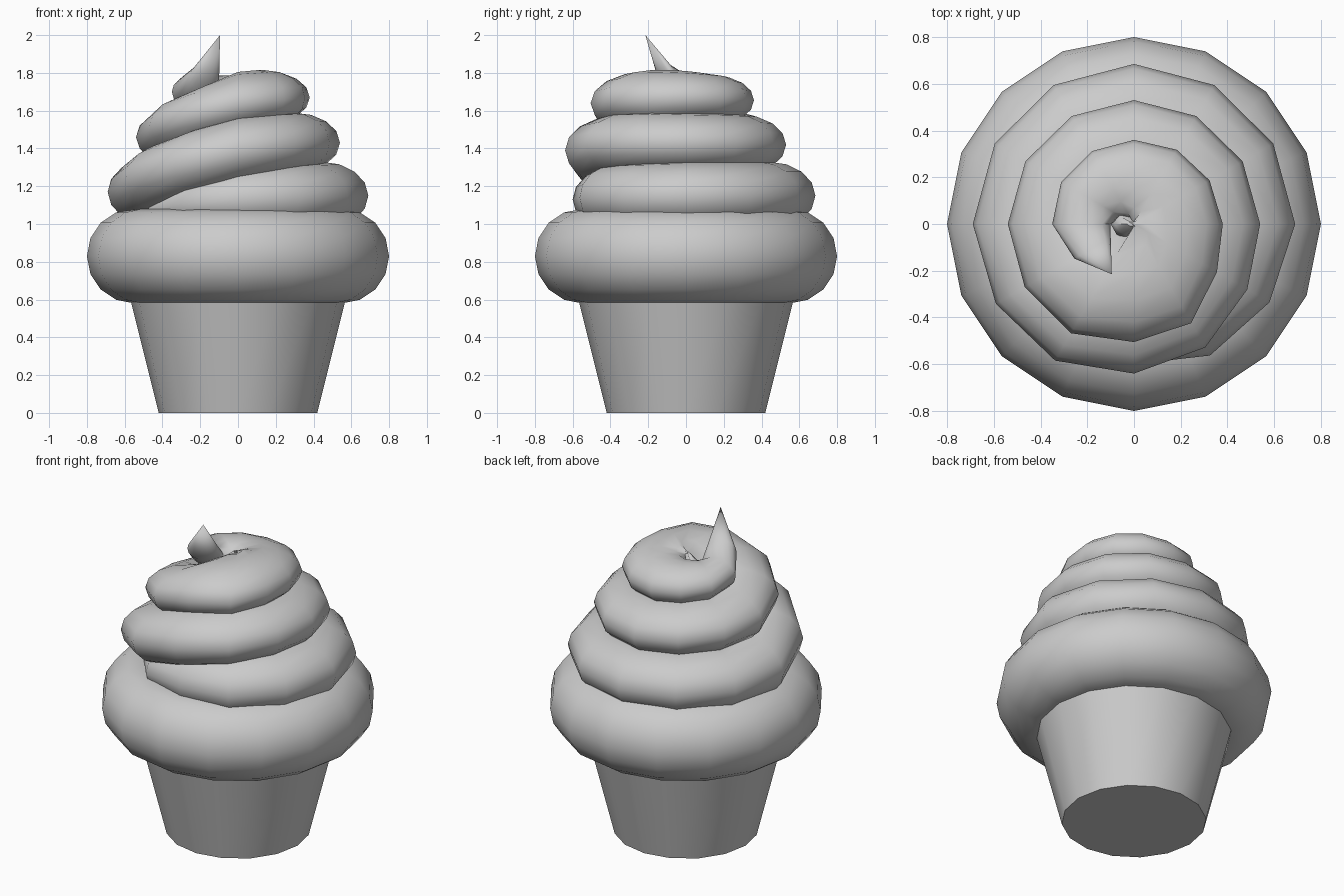
import bpy, bmesh
from math import cos, sin, radians, tau

if "Cube" in bpy.data.objects:
    bpy.data.objects.remove(bpy.data.objects["Cube"])


def finish(name, bm):
    bmesh.ops.recalc_face_normals(bm, faces=bm.faces)
    me = bpy.data.meshes.new(name)
    bm.to_mesh(me)
    bm.free()
    ob = bpy.data.objects.new(name, me)
    bpy.context.collection.objects.link(ob)
    bpy.ops.object.select_all(action='DESELECT')
    ob.select_set(True)
    bpy.context.view_layer.objects.active = ob
    bpy.ops.object.shade_smooth_by_angle(angle=radians(60))
    return ob


def bridge(bm, a, b):
    n = len(a)
    for i in range(n):
        bm.faces.new((a[i], a[(i + 1) % n], b[(i + 1) % n], b[i]))


# tapered cup
bm = bmesh.new()
rings = [[bm.verts.new((r * cos(tau * i / 16), r * sin(tau * i / 16), z)) for i in range(16)]
         for r, z in ((0.42, 0), (0.57, 0.6))]
bridge(bm, *rings)
for ring in rings:
    bm.faces.new(ring)
finish("cup", bm)

# puffed cake ring over the cup
bm = bmesh.new()
rings = []
for i in range(16):
    a = tau * i / 16
    ring = []
    for j in range(16):
        b = tau * j / 16
        r = 0.55 + 0.25 * cos(b)
        ring.append(bm.verts.new((r * cos(a), r * sin(a), 0.83 + 0.25 * sin(b))))
    rings.append(ring)
for i in range(16):
    bridge(bm, rings[i], rings[(i + 1) % 16])
finish("cake_top", bm)

# icing spiral keys: angle, outer radius, half width, centre height, half height
KEYS = [
    (-150, 0.55, 0.16, 1.07, 0.10), (-120, 0.59, 0.20, 1.11, 0.15),
    (-90, 0.60, 0.22, 1.13, 0.17), (-60, 0.65, 0.24, 1.14, 0.18),
    (0, 0.69, 0.25, 1.15, 0.18), (90, 0.685, 0.25, 1.15, 0.18),
    (180, 0.69, 0.25, 1.17, 0.18), (240, 0.675, 0.26, 1.32, 0.18),
    (270, 0.64, 0.27, 1.39, 0.18), (300, 0.61, 0.27, 1.42, 0.17),
    (330, 0.56, 0.26, 1.43, 0.165), (360, 0.54, 0.25, 1.43, 0.16),
    (450, 0.53, 0.25, 1.42, 0.16), (540, 0.54, 0.26, 1.46, 0.16),
    (600, 0.54, 0.28, 1.58, 0.16), (630, 0.505, 0.29, 1.64, 0.165),
    (660, 0.49, 0.28, 1.66, 0.155), (690, 0.41, 0.25, 1.665, 0.15),
    (720, 0.38, 0.24, 1.67, 0.14), (810, 0.36, 0.21, 1.655, 0.13),
    (870, 0.36, 0.15, 1.675, 0.11), (900, 0.35, 0.125, 1.70, 0.09),
    (930, 0.295, 0.09, 1.78, 0.07),
]


def sample(a):
    for k, n in zip(KEYS, KEYS[1:]):
        if k[0] <= a <= n[0]:
            t = (a - k[0]) / (n[0] - k[0])
            return [p + (q - p) * t for p, q in zip(k[1:], n[1:])]


# piped icing swirl with pointed tip
bm = bmesh.new()
rings = []
for deg in range(-150, 931, 30):
    outer, w, z, h = sample(deg)
    a = radians(deg)
    ring = []
    for j in range(16):
        b = tau * j / 16
        r = outer - w + w * cos(b)
        ring.append(bm.verts.new((r * cos(a), r * sin(a), z + h * sin(b))))
    rings.append(ring)
for r0, r1 in zip(rings, rings[1:]):
    bridge(bm, r0, r1)
bm.faces.new(rings[0])
tip = bm.verts.new((-0.095, -0.215, 2.0))
for j in range(16):
    bm.faces.new((rings[-1][j], rings[-1][(j + 1) % 16], tip))
finish("icing_swirl", bm)
